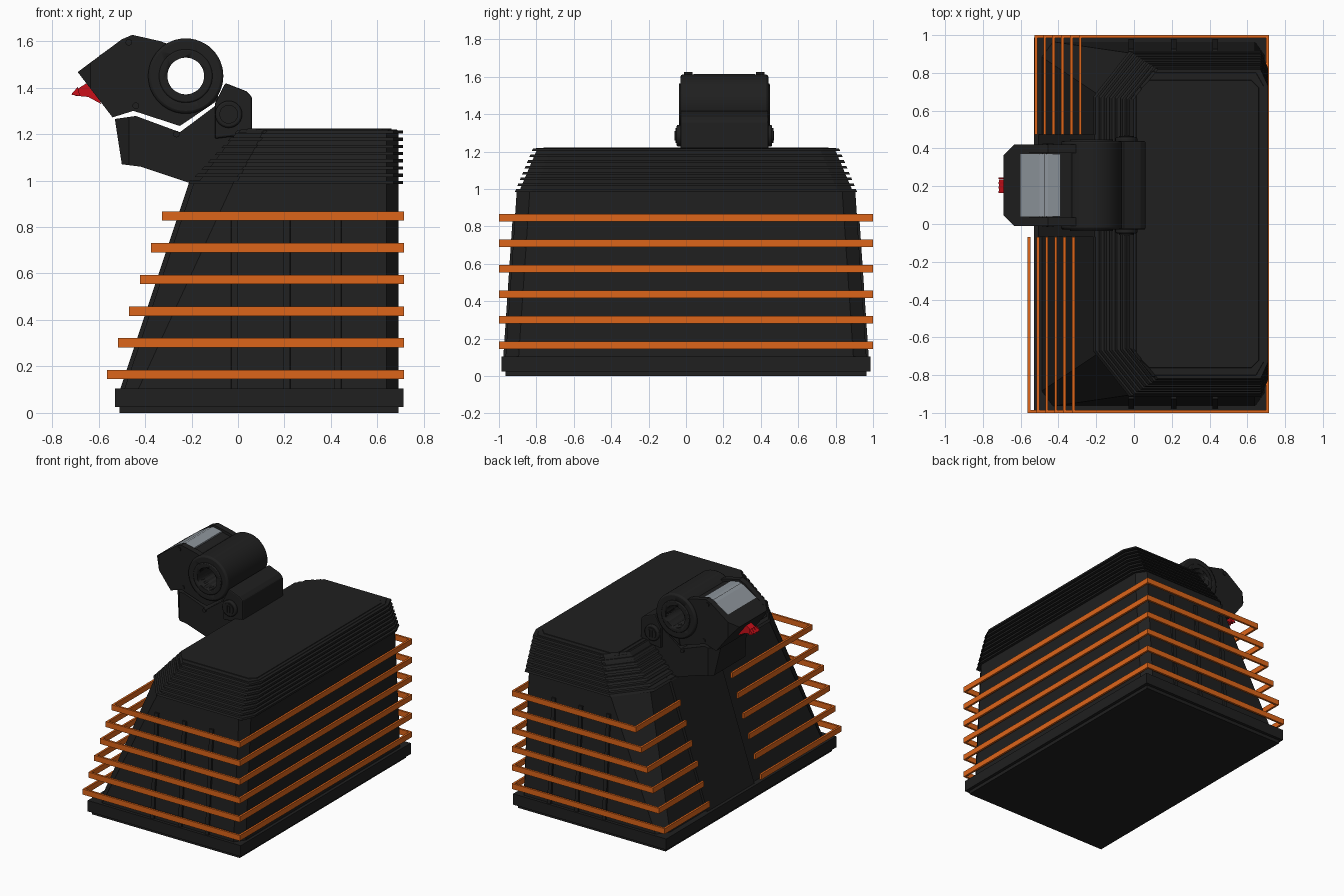
import bpy, bmesh, math
from mathutils import Vector

if "Cube" in bpy.data.objects:
    bpy.data.objects.remove(bpy.data.objects["Cube"])


def material(name, rgb):
    m = bpy.data.materials.new(name)
    m.diffuse_color = (*rgb, 1)
    m.use_nodes = True
    m.node_tree.nodes["Principled BSDF"].inputs["Base Color"].default_value = m.diffuse_color
    return m


BLACK = material("black", (0.014, 0.014, 0.014))
ORANGE = material("orange", (0.72, 0.13, 0.01))
RED = material("red", (0.6, 0.005, 0.01))
GREY = material("window_grey", (0.27, 0.3, 0.33))
MID = 0.205  # y centre of the head


def loft(name, sections, mat=BLACK, bevel=0):
    """Closed solid through equal-length loops of 3D points."""
    bm = bmesh.new()
    loops = [[bm.verts.new(p) for p in s] for s in sections]
    n = len(loops[0])
    for a, b in zip(loops, loops[1:]):
        for i in range(n):
            bm.faces.new((a[i], a[(i + 1) % n], b[(i + 1) % n], b[i]))
    bm.faces.new(loops[0])
    bm.faces.new(loops[-1])
    bmesh.ops.recalc_face_normals(bm, faces=bm.faces)
    me = bpy.data.meshes.new(name)
    bm.to_mesh(me)
    bm.free()
    ob = bpy.data.objects.new(name, me)
    bpy.context.collection.objects.link(ob)
    me.materials.append(mat)
    if bevel:
        m = ob.modifiers.new("bevel", 'BEVEL')
        m.width, m.segments, m.limit_method = bevel, 2, 'ANGLE'
    return ob


def prism_y(name, pts, y0, y1, mat=BLACK, bevel=0):
    return loft(name, [[(x, y, z) for x, z in pts] for y in (y0, y1)], mat, bevel)


def prism_z(name, pts, z0, z1, mat=BLACK, bevel=0):
    return loft(name, [[(x, y, z) for x, y in pts] for z in (z0, z1)], mat, bevel)


def activate(ob):
    bpy.ops.object.select_all(action='DESELECT')
    bpy.context.view_layer.objects.active = ob
    ob.select_set(True)


def disc(name, x, z, r, half, mat=BLACK, n=48, bevel=0):
    """Cylinder along y, centred on the head."""
    pts = [(x + r * math.cos(2 * math.pi * i / n), z + r * math.sin(2 * math.pi * i / n)) for i in range(n)]
    ob = prism_y(name, pts, MID - half, MID + half, mat, bevel)
    activate(ob)
    bpy.ops.object.shade_smooth_by_angle(angle=math.radians(35))
    return ob


def drill(ob, x, z, r):
    cutter = disc("hole_cutter", x, z, r, 0.5)
    m = ob.modifiers.new("hole", 'BOOLEAN')
    m.operation, m.object, m.solver = 'DIFFERENCE', cutter, 'EXACT'
    activate(ob)
    for mod in list(ob.modifiers):
        bpy.ops.object.modifier_apply(modifier=mod.name)
    bpy.data.objects.remove(cutter)


def chamfer_nose(ob, x, half):
    """Slice both front corners of a head part at 45 degrees."""
    bm = bmesh.new()
    bm.from_mesh(ob.data)
    for s in (-1, 1):
        geom = bm.verts[:] + bm.edges[:] + bm.faces[:]
        cut = bmesh.ops.bisect_plane(bm, geom=geom, plane_co=(x, MID + s * half, 0),
                                     plane_no=Vector((-1, s, 0)).normalized(), clear_outer=True)
        edges = [e for e in cut['geom_cut'] if isinstance(e, bmesh.types.BMEdge)]
        bmesh.ops.holes_fill(bm, edges=edges, sides=0)
    bmesh.ops.recalc_face_normals(bm, faces=bm.faces)
    bm.to_mesh(ob.data)
    bm.free()


def outline(z, x0, x1, h, lx, ly, rx, ry):
    """Rectangle with chamfered left and right corners."""
    return [(x0 + lx, -h, z), (x1 - rx, -h, z), (x1, -h + ry, z), (x1, h - ry, z),
            (x1 - rx, h, z), (x0 + lx, h, z), (x0, h - ly, z), (x0, -h + ly, z)]


def rect(x0, x1, y0, y1):
    return [(x0, y0), (x1, y0), (x1, y1), (x0, y1)]


# base
prism_z("base_foot", rect(-0.51, 0.69, -0.965, 0.965), 0, 0.04)
prism_z("base_plinth", rect(-0.53, 0.713, -0.987, 0.987), 0.025, 0.105)

# tapered body with chamfered corners
loft("body", [outline(0.1, -0.49, 0.69, 0.965, 0.06, 0.08, 0.05, 0.07),
              outline(0.99, -0.19, 0.69, 0.905, 0.17, 0.22, 0.05, 0.07)])

# spine panel under the head
prism_y("spine_panel", [(-0.508, 0.1), (-0.208, 1.0), (0.0, 1.0), (-0.3, 0.1)], -0.07, 0.475)

# ribs on both long-end faces
for s in (-1, 1):
    for x in (-0.015, 0.21, 0.43):
        loft("side_rib", [[(x + dx, s * (y + dy), z) for dx, dy in
                           ((-0.018, -0.03), (0.018, -0.03), (0.014, 0.012), (-0.014, 0.012))]
                          for z, y in ((0.1, 0.965), (0.86, 0.914))])

# stacked louvre fins and their core
loft("louvre_core", [outline(0.98, -0.18, 0.69, 0.895, 0.17, 0.22, 0.05, 0.08),
                     outline(1.215, 0.0, 0.69, 0.795, 0.11, 0.14, 0.05, 0.08)])
for i in range(8):
    t, z = i / 7, 0.985 + 0.031 * i
    x0, h = -0.215 + 0.2 * t, 0.915 - 0.09 * t
    lx, ly = 0.19 - 0.06 * t, 0.24 - 0.08 * t
    loft("louvre_fin", [outline(z, x0, 0.71, h, lx, ly, 0.04, 0.09),
                        outline(z + 0.014, x0 + 0.012, 0.71, h - 0.006, lx, ly, 0.04, 0.09)])
loft("top_plate", [outline(1.205, 0.0, 0.69, 0.81, 0.1, 0.12, 0.04, 0.07),
                   outline(1.219, 0.012, 0.685, 0.8, 0.1, 0.12, 0.04, 0.07)])
loft("top_inset", [outline(1.21, 0.035, 0.665, 0.765, 0.04, 0.04, 0.04, 0.04),
                   outline(1.223, 0.04, 0.66, 0.76, 0.04, 0.04, 0.04, 0.04)])

# orange guard rails, open where the spine passes
W = 0.015
for i in range(6):
    z, xf, xb = 0.165 + 0.1365 * i, -0.563 + 0.047 * i, -0.527 + 0.047 * i
    pts = [(xb, 0.475), (xb, 1), (0.715, 1), (0.715, -1), (xf, -1), (xf, -0.07),
           (xf + W, -0.07), (xf + W, -1 + W), (0.715 - W, -1 + W), (0.715 - W, 1 - W),
           (xb + W, 1 - W), (xb + W, 0.475)]
    prism_z("guard_rail", pts, z - 0.02, z + 0.02, ORANGE)

# lower jaw and hinge
jaw = prism_y("lower_jaw", [(-0.53, 1.265), (-0.50, 1.07), (-0.42, 1.06), (-0.21, 0.99), (0.0, 1.0),
                            (0.04, 1.24), (-0.08, 1.335), (-0.25, 1.208), (-0.44, 1.278)], MID - 0.21, MID + 0.21)
chamfer_nose(jaw, -0.53, 0.15)
prism_y("hinge_block", [(-0.1, 1.18), (0.06, 1.2), (0.06, 1.36), (0.035, 1.385), (-0.055, 1.42), (-0.1, 1.33)],
        MID - 0.235, MID + 0.235, bevel=0.008)
disc("hinge_cap", -0.04, 1.285, 0.058, 0.255, bevel=0.008)
disc("hinge_pin", -0.04, 1.285, 0.04, 0.262, n=32)
for dx in (-0.01, 0.01):
    prism_y("hinge_mark", [(-0.044 + dx, 1.26), (-0.036 + dx, 1.26), (-0.036 + dx, 1.31), (-0.044 + dx, 1.31)],
            MID - 0.266, MID + 0.266)

# upper head: core, raised side rails, window
low = [(-0.225, 1.34), (-0.25, 1.235), (-0.45, 1.30), (-0.54, 1.272), (-0.69, 1.467)]
EYE = (-0.225, 1.45)
core = prism_y("head_core", low + [(-0.60, 1.532), (-0.50, 1.592), (-0.455, 1.607), (-0.335, 1.58), (-0.2, 1.5)],
               MID - 0.2, MID + 0.2)
full = low + [(-0.50, 1.608), (-0.455, 1.627), (-0.335, 1.6), (-0.225, 1.56)]
rails = [prism_y("head_side", full, MID + a, MID + b) for a, b in ((-0.215, -0.17), (0.17, 0.215))]
for ob in [core] + rails:
    chamfer_nose(ob, -0.69, 0.16)
    drill(ob, *EYE, 0.079)
prism_y("head_window", [(-0.60, 1.536), (-0.50, 1.6), (-0.455, 1.614), (-0.39, 1.602), (-0.39, 1.57), (-0.5, 1.56)],
        MID - 0.165, MID + 0.165, GREY)
drum = disc("head_drum", *EYE, 0.162, 0.235, bevel=0.012)
drill(drum, *EYE, 0.079)
collar = disc("drum_collar", *EYE, 0.115, 0.243, bevel=0.006)
drill(collar, *EYE, 0.079)
web = prism_y("head_back", [(-0.25, 1.235), (-0.08, 1.35), (-0.1, 1.4), (-0.225, 1.34)], MID - 0.22, MID + 0.22)

# small screws on the head sides
for x, z in ((-0.44, 1.322), (-0.265, 1.2), (-0.47, 1.595)):
    disc("screw", x, z, 0.014, 0.222, n=16)

# red latch lever with ridged tip
prism_y("latch_lever", [(-0.715, 1.375), (-0.69, 1.395), (-0.65, 1.42), (-0.6, 1.38), (-0.59, 1.33), (-0.645, 1.36),
                        (-0.70, 1.365)], MID - 0.03, MID + 0.03, RED)
for k in range(4):
    y = MID - 0.04 + k * 0.024
    prism_y("latch_ridge", [(-0.718, 1.37), (-0.69, 1.403), (-0.68, 1.363)], y, y + 0.01, RED)
